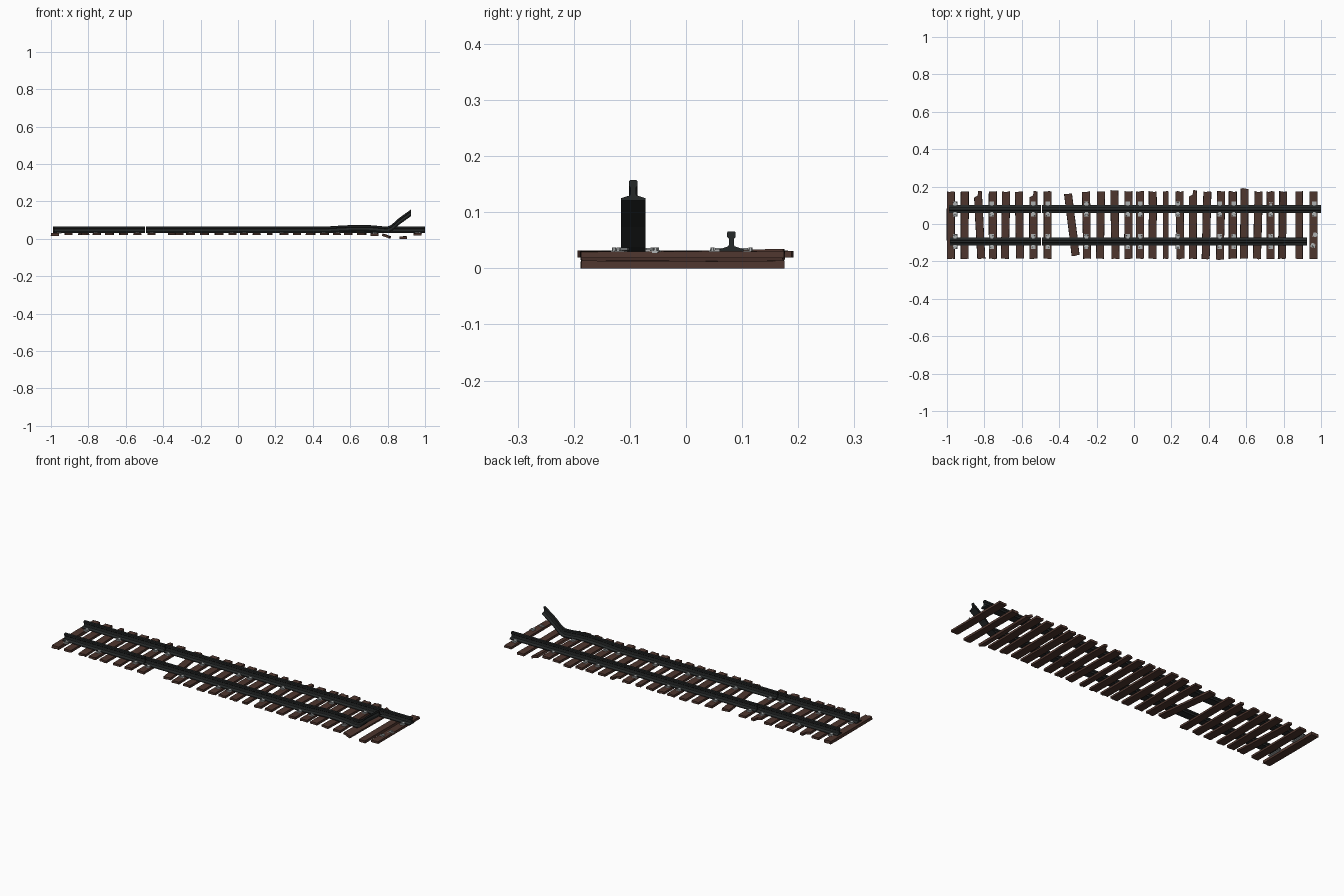
import bpy, bmesh, math, random
from mathutils import Matrix, Vector

if "Cube" in bpy.data.objects:
    bpy.data.objects.remove(bpy.data.objects["Cube"])

random.seed(7)


def material(name, rgb):
    m = bpy.data.materials.new(name)
    m.diffuse_color = (*rgb, 1)
    m.use_nodes = True
    m.node_tree.nodes["Principled BSDF"].inputs["Base Color"].default_value = m.diffuse_color
    return m


WOOD = material("dark_wood", (0.075, 0.036, 0.027))
STEEL = material("dark_steel", (0.018, 0.021, 0.021))
GREY = material("fastener_grey", (0.42, 0.44, 0.44))


def finish(bm, name, mat):
    bmesh.ops.recalc_face_normals(bm, faces=bm.faces)
    me = bpy.data.meshes.new(name)
    bm.to_mesh(me)
    bm.free()
    me.materials.append(mat)
    ob = bpy.data.objects.new(name, me)
    bpy.context.collection.objects.link(ob)
    return ob


# Rails: an I-section swept along x with a height for each station
HALF = [(0.0215, 0), (0.0215, 0.004), (0.006, 0.009), (0.0045, 0.012),
        (0.0045, 0.023), (0.0075, 0.026), (0.0075, 0.034), (0.006, 0.036)]
PROFILE = HALF + [(-y, z) for y, z in reversed(HALF)]


def rail(name, y0, stations):
    bm = bmesh.new()
    rings = [[bm.verts.new((x, y0 + y, z0 + z)) for y, z in PROFILE] for x, z0 in stations]
    n = len(PROFILE)
    for a, b in zip(rings, rings[1:]):
        for i in range(n):
            j = (i + 1) % n
            bm.faces.new((a[i], a[j], b[j], b[i]))
    bm.faces.new(rings[0])
    bm.faces.new(rings[-1])
    return finish(bm, name, STEEL)


BASE = 0.030
FRONT_Y, BACK_Y = -0.094, 0.081
rail("back_rail_short", BACK_Y, [(-0.99, BASE), (-0.497, BASE)])
rail("back_rail_long", BACK_Y, [(-0.492, BASE), (1.0, BASE)])
rail("front_rail_short", FRONT_Y, [(-0.985, BASE), (-0.497, BASE)])
rail("front_rail_bent", FRONT_Y,
     [(-0.492, BASE), (0.48, BASE), (0.54, BASE + 0.004), (0.60, BASE + 0.007),
      (0.66, BASE + 0.008), (0.72, BASE + 0.006), (0.77, BASE + 0.001), (0.80, BASE),
      (0.82, BASE + 0.008), (0.86, BASE + 0.044), (0.925, 0.121)])


# Sleepers: plank outline with ragged ends, optional notch, extruded
def sleeper(name, x, turn=0, lo=-0.186, hi=0.174, w=0.043, z=0.019, t=0.012,
            tilt=0, roll=0, notch=None):
    h = w / 2

    def j(a):
        return random.uniform(-a, a)

    pts = [(-h, lo + j(.002)), (-h * .3, lo + j(.003)), (h * .4, lo + j(.003)), (h, lo + j(.002)),
           (h + j(.001), -0.06), (h + j(.001), 0.05)]
    if notch == "right":
        pts += [(h, hi - 0.032), (h * .1, hi - 0.025), (-h * .1, hi)]
    elif notch == "left":
        pts += [(h, hi), (h * .1, hi + .003), (-h * .1, hi - 0.022), (-h, hi - 0.032)]
    else:
        pts += [(h, hi + j(.002)), (h * .3, hi + j(.003)), (-h * .4, hi + j(.003))]
    if notch != "left":
        pts.append((-h, hi + j(.002)))
    pts += [(-h + j(.001), 0.05), (-h + j(.001), -0.06)]
    bm = bmesh.new()
    f = bm.faces.new([bm.verts.new((px, py, 0)) for px, py in pts])
    ext = bmesh.ops.extrude_face_region(bm, geom=[f])
    for v in ext["geom"]:
        if isinstance(v, bmesh.types.BMVert):
            v.co.z = t + j(.0008)
            v.co.x *= 0.95
    ob = finish(bm, name, WOOD)
    ob.location = (x, 0, z)
    ob.rotation_euler = (math.radians(roll), math.radians(tilt), math.radians(turn))


SLEEPERS = [
    dict(x=-0.979, z=0.015, t=0.016), dict(x=-0.905), dict(x=-0.826, turn=3, notch="left"),
    dict(x=-0.755), dict(x=-0.687, turn=-1), dict(x=-0.612, turn=1), dict(x=-0.538, notch="left"),
    dict(x=-0.462), dict(x=-0.333, turn=7, lo=-0.172, hi=0.164), dict(x=-0.254, turn=1),
    dict(x=-0.179, turn=-1), dict(x=-0.102, hi=0.18, turn=1), dict(x=-0.03),
    dict(x=0.032), dict(x=0.100), dict(x=0.170, w=0.03), dict(x=0.246, turn=1),
    dict(x=0.315, notch="left", hi=0.179), dict(x=0.388, turn=-1.5), dict(x=0.463, lo=-0.191, turn=-1),
    dict(x=0.528), dict(x=0.590, hi=0.190, turn=-.5), dict(x=0.662, turn=-1.5),
    dict(x=0.730, roll=1), dict(x=0.792, turn=-1, tilt=20, z=0.009),
    dict(x=0.883, z=0.0, t=0.013, w=0.04), dict(x=0.960, z=0.018),
]
for i, s in enumerate(SLEEPERS):
    sleeper(f"sleeper_{i + 1:02d}", **s)


# Fasteners: base plate, two clips over the rail foot, and bolts
def box(bm, c, s):
    bmesh.ops.create_cube(bm, size=1, matrix=Matrix.Translation(c) @ Matrix.Diagonal((*s, 1)))


def fastener(name, x, y, z=0.0, turn=0):
    bm = bmesh.new()
    for side in (-1, 1):
        box(bm, (0, side * 0.031, 0.0305), (0.024, 0.019, 0.003))
        box(bm, (0, side * 0.0235, 0.0345), (0.014, 0.012, 0.004))
        for dx in (-0.006, 0.006):
            bmesh.ops.create_cone(bm, cap_ends=True, segments=6, radius1=0.004, radius2=0.0035,
                                  depth=0.006, matrix=Matrix.Translation((dx, side * 0.034, 0.0345)))
    box(bm, (0, 0, 0.0285), (0.024, 0.078, 0.003))
    ob = finish(bm, name, GREY)
    ob.location = (x, y, z)
    ob.rotation_euler.z = math.radians(turn)


CLIP_X = [-0.957, -0.760, -0.538, -0.462, -0.254, -0.034, 0.034, 0.234, 0.459, 0.533, 0.732, 0.963]
for i, x in enumerate(CLIP_X):
    fastener(f"back_fastener_{i + 1:02d}", x, BACK_Y)
    loose = x > 0.9
    fastener(f"front_fastener_{i + 1:02d}", x, FRONT_Y + (0.008 if loose else 0),
             turn=-12 if loose else 0)
